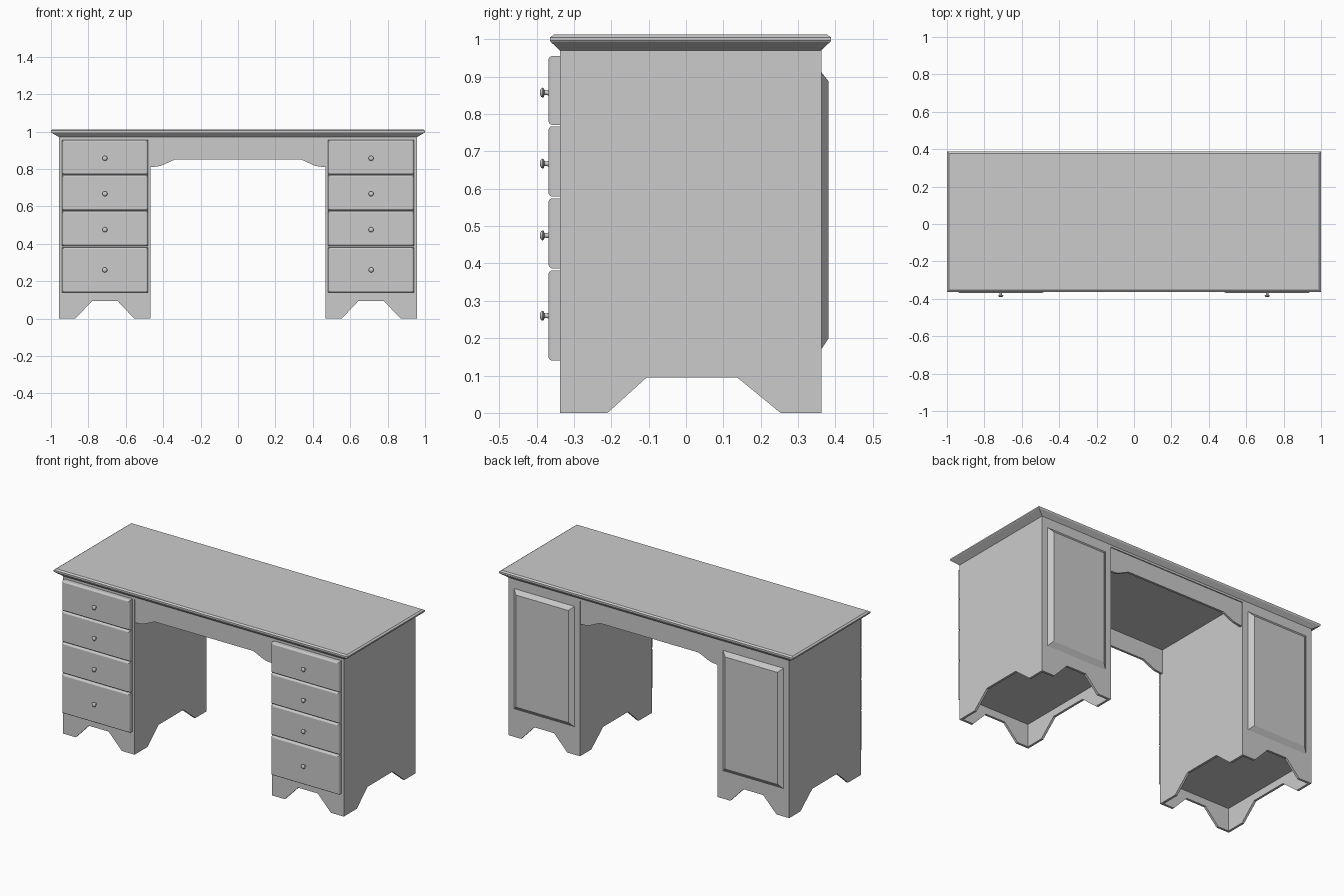
import bpy, bmesh, math
from mathutils import Vector

if "Cube" in bpy.data.objects:
    bpy.data.objects.remove(bpy.data.objects["Cube"])

FRONT, BACK = -0.337, 0.362      # carcass depth
XI, XO = 0.468, 0.956            # pedestal inner / outer x
Z_TOP, T = 0.971, 0.014          # carcass height, board thickness


def finish(name, bm, smooth=False):
    bmesh.ops.recalc_face_normals(bm, faces=bm.faces)
    me = bpy.data.meshes.new(name)
    bm.to_mesh(me)
    bm.free()
    if smooth:
        me.shade_smooth()
        me.set_sharp_from_angle(angle=math.radians(35))
    ob = bpy.data.objects.new(name, me)
    bpy.context.collection.objects.link(ob)
    return ob


def to_axis(a, b, d, axis):
    # a, b lie in the profile plane, d runs along the axis
    return {"x": (d, a, b), "y": (a, d, b), "z": (a, b, d)}[axis]


def loft(name, loops, axis):
    """Skin a list of (outline points, depth) loops and cap both ends."""
    bm = bmesh.new()
    rings = [[bm.verts.new(to_axis(a, b, d, axis)) for a, b in pts] for pts, d in loops]
    n = len(rings[0])
    for r, q in zip(rings, rings[1:]):
        for i in range(n):
            j = (i + 1) % n
            bm.faces.new((r[i], r[j], q[j], q[i]))
    bm.faces.new(rings[0])
    bm.faces.new(rings[-1])
    return finish(name, bm)


def rect(a0, a1, b0, b1, ia=0.0, ib=None):
    ib = ia if ib is None else ib
    return [(a0 + ia, b0 + ib), (a1 - ia, b0 + ib), (a1 - ia, b1 - ib), (a0 + ia, b1 - ib)]


def prism(name, pts, lo, hi, axis):
    return loft(name, [(pts, lo), (pts, hi)], axis)


def footed(a0, a1, notch):
    """Board outline with a trapezoid cut out between the feet."""
    n0, n1, n2, n3 = notch
    return [(a0, 0), (n0, 0), (n1, 0.095), (n2, 0.095), (n3, 0), (a1, 0), (a1, Z_TOP), (a0, Z_TOP)]


def knob(name, x, z):
    bm = bmesh.new()
    profile = [(0, 0.391), (0.006, 0.3905), (0.011, 0.388), (0.0135, 0.384), (0.012, 0.381),
               (0.007, 0.379), (0.006, 0.374), (0.008, 0.366)]
    verts = [bm.verts.new((x + r, -y, z)) for r, y in profile]
    edges = [bm.edges.new(p) for p in zip(verts, verts[1:])]
    bmesh.ops.spin(bm, geom=verts + edges, cent=Vector((x, 0, z)), axis=(0, 1, 0),
                   angle=math.tau, steps=20)
    bmesh.ops.remove_doubles(bm, verts=bm.verts, dist=1e-5)
    finish(name, bm, smooth=True)


# desk top with moulded edge: sloping underside, upright lip, chamfer
edge = [(0.044, 0.026, 0.97), (0.003, 0.002, 0.993), (0, 0, 0.997),
        (0, 0, 1.005), (0.010, 0.010, 1.012)]
loft("desk_top", [(rect(-1, 1, -0.364, 0.388, ix, iy), z) for ix, iy, z in edge], "z")

# ceiling board over the kneehole
prism("kneehole_rail", rect(-XI, XI, FRONT, BACK), 0.957, Z_TOP, "z")

# shaped aprons, front and back
half = [(0.335, 0.851), (0.365, 0.838), (0.392, 0.825), (0.415, 0.816), (0.438, 0.812), (XI, 0.810)]
outline = [(-XI, 0.958)] + [(-x, z) for x, z in reversed(half)] + half + [(XI, 0.958)]
prism("front_apron", outline, FRONT + 0.006, FRONT + 0.006 + T, "y")
prism("back_apron", outline, BACK - 0.006 - T, BACK - 0.006, "y")

DRAWERS = [(0.140, 0.381, 0.260), (0.387, 0.574, 0.475), (0.579, 0.767, 0.667), (0.771, 0.955, 0.857)]

for side, s in (("left", -1), ("right", 1)):
    x0, x1 = sorted((s * XI, s * XO))
    mid = (x0 + x1) / 2

    # pedestal boards with cut feet
    notch = (mid - 0.157, mid - 0.067, mid + 0.067, mid + 0.157)
    prism(side + "_front_board", footed(x0, x1, notch), FRONT, FRONT + T, "y")
    prism(side + "_back_board", footed(x0, x1, notch), BACK - T, BACK, "y")
    flank = footed(FRONT + T, BACK - T, (-0.21, -0.105, 0.137, 0.253))
    prism(side + "_inner_board", flank, x0, x0 + T, "x")
    prism(side + "_outer_board", flank, x1 - T, x1, "x")
    prism(side + "_bottom_board", rect(x0, x1, FRONT, BACK, T), 0.14, 0.155, "z")

    # raised panel on the back
    loft(side + "_back_panel",
         [(rect(x0, x1, 0.170, 0.912, 0.038, 0), BACK),
          (rect(x0, x1, 0.200, 0.887, 0.066, 0), 0.382)], "y")

    # drawers and knobs
    for i, (z0, z1, zk) in enumerate(DRAWERS, 1):
        loft(f"{side}_drawer_{i}",
             [(rect(x0 + 0.014, x1 - 0.014, z0, z1, inset), y)
              for inset, y in ((0, FRONT), (0, -0.360), (0.003, -0.365), (0.008, -0.368))], "y")
        knob(f"{side}_knob_{i}", mid, zk)
